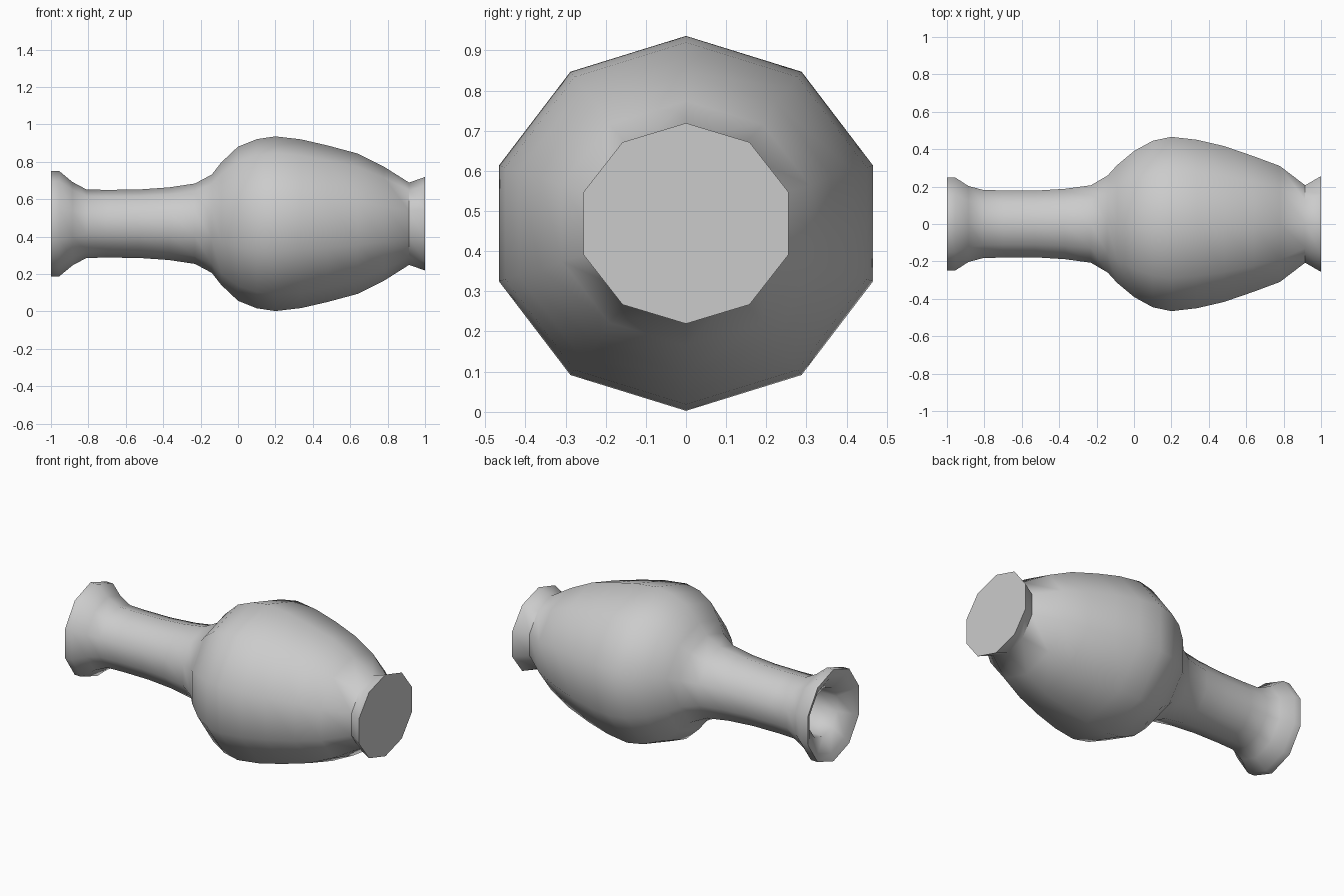
import bpy, bmesh
from math import sin, cos, pi, radians

if "Cube" in bpy.data.objects:
    bpy.data.objects.remove(bpy.data.objects["Cube"])

SIDES = 10
AXIS_Z = 0.469
Y_FIT = 1 / cos(radians(18))   # turns half-width in y into ring radius

# Outer profile along the lying axis: x, height radius, half-width in y
outer = [
    (1.0, .25, .256), (.915, .22, .207), (.78, .305, .31), (.64, .375, .362),
    (.48, .418, .417), (.337, .451, .45), (.2, .467, .466), (.1, .452, .445),
    (0, .412, .39), (-.09, .327, .315), (-.14, .263, .26), (-.23, .215, .207),
    (-.37, .194, .188), (-.53, .183, .178), (-.7, .181, .179), (-.81, .183, .183),
    (-.885, .223, .203), (-.955, .281, .248), (-1.0, .281, .248),
]
# Funnel mouth and hollow interior
inner = [
    (-.985, .235, .21), (-.93, .148, .138), (-.81, .14, .135), (-.53, .145, .14),
    (-.23, .175, .168), (-.09, .285, .275), (0, .37, .35), (.2, .425, .425),
    (.48, .38, .378), (.78, .265, .265), (.88, .17, .17),
]

bm = bmesh.new()


def ring(x, rz, hy):
    ry = hy * Y_FIT
    return [bm.verts.new((x, ry * sin(2 * pi * i / SIDES),
                          AXIS_Z + rz * cos(2 * pi * i / SIDES)))
            for i in range(SIDES)]


# Loft the rings, then close the foot and the inner floor
rings = [ring(*p) for p in outer + inner]
for a, b in zip(rings, rings[1:]):
    for i in range(SIDES):
        j = (i + 1) % SIDES
        bm.faces.new((a[i], a[j], b[j], b[i]))
bm.faces.new(rings[0])
bm.faces.new(rings[-1])
bmesh.ops.recalc_face_normals(bm, faces=bm.faces[:])

mesh = bpy.data.meshes.new("vase")
bm.to_mesh(mesh)
bm.free()
vase = bpy.data.objects.new("vase", mesh)
bpy.context.collection.objects.link(vase)

# Smooth sides, crisp foot and mouth edges
bpy.context.view_layer.objects.active = vase
vase.select_set(True)
bpy.ops.object.shade_smooth_by_angle(angle=radians(60))
